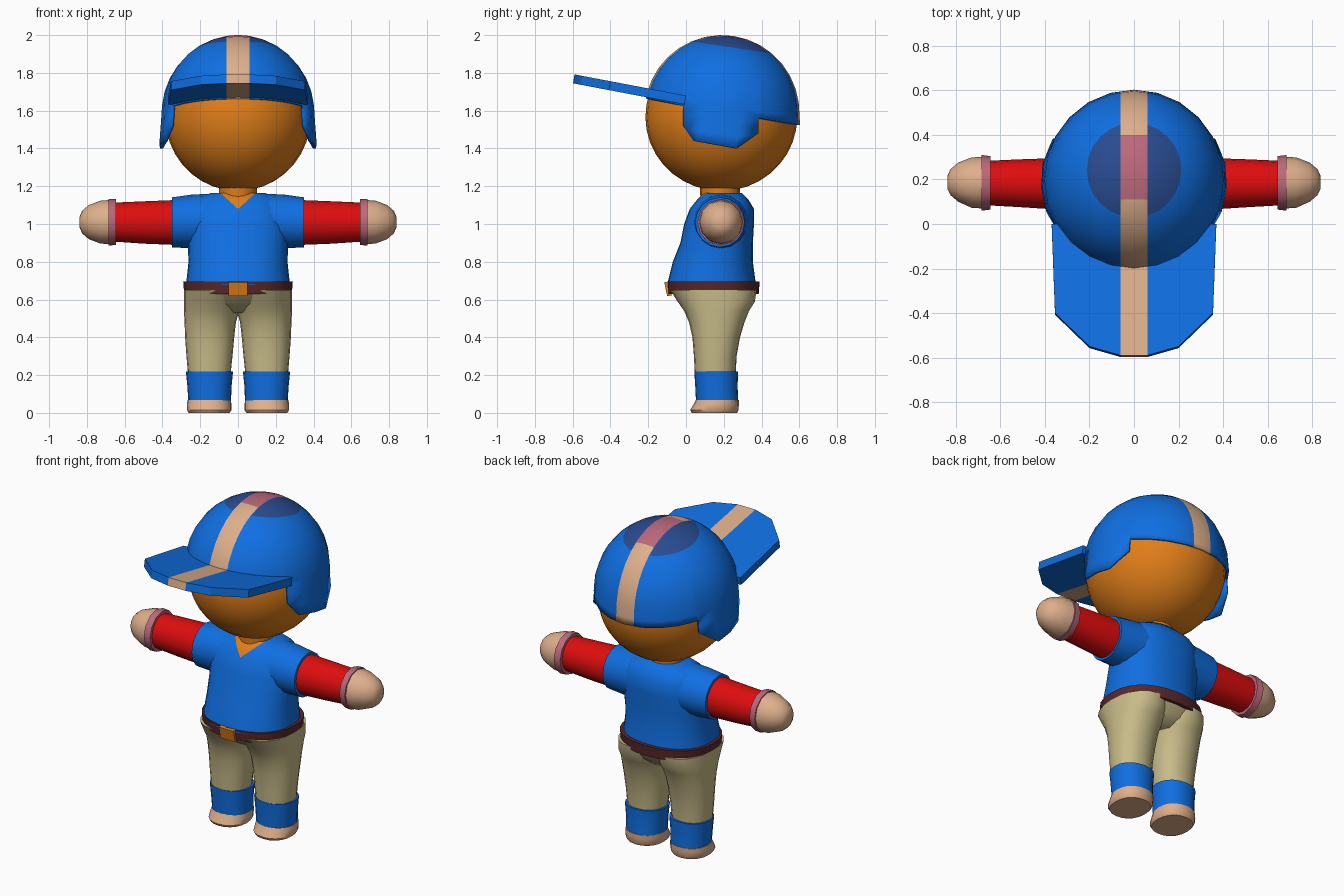
import bpy, bmesh, math
from mathutils import Vector, Matrix

if "Cube" in bpy.data.objects:
    bpy.data.objects.remove(bpy.data.objects["Cube"])

COLOURS = {
    "blue": (0.005, 0.16, 0.76), "skin_orange": (0.75, 0.21, 0.01), "red": (0.73, 0.004, 0.004),
    "tan": (0.73, 0.43, 0.26), "khaki": (0.58, 0.50, 0.25), "brown": (0.10, 0.02, 0.022),
    "dark_blue": (0.022, 0.07, 0.28), "pink": (0.50, 0.14, 0.20),
}
MATS = {}
for name, rgb in COLOURS.items():
    MATS[name] = bpy.data.materials.new(name)
    MATS[name].diffuse_color = (*rgb, 1)


def finish(name, bm, colours, angle=40):
    """Turn a bmesh into a shaded object with the listed colours."""
    bmesh.ops.recalc_face_normals(bm, faces=bm.faces[:])
    me = bpy.data.meshes.new(name)
    bm.to_mesh(me)
    bm.free()
    for c in colours:
        me.materials.append(MATS[c])
    ob = bpy.data.objects.new(name, me)
    bpy.context.collection.objects.link(ob)
    bpy.ops.object.select_all(action='DESELECT')
    ob.select_set(True)
    bpy.context.view_layer.objects.active = ob
    bpy.ops.object.shade_smooth_by_angle(angle=math.radians(angle))
    return ob


def loft(rings, n=20, axis='z', power=2.0):
    """Closed tube through oval rings: (position, centre a, centre b, radius a, radius b)."""
    bm = bmesh.new()
    loops = []
    for pos, ca, cb, ra, rb in rings:
        loop = []
        for i in range(n):
            t = 2 * math.pi * i / n
            c, s = math.cos(t), math.sin(t)
            a = ca + ra * math.copysign(abs(c) ** (2 / power), c)
            b = cb + rb * math.copysign(abs(s) ** (2 / power), s)
            loop.append(bm.verts.new((a, b, pos) if axis == 'z' else (pos, a, b)))
        loops.append(loop)
    for lo, hi in zip(loops, loops[1:]):
        for i in range(n):
            j = (i + 1) % n
            bm.faces.new((lo[i], lo[j], hi[j], hi[i]))
    bm.faces.new(loops[0])
    bm.faces.new(loops[-1])
    return bm


def slice_faces(bm, point, normal, keep=lambda c: True):
    """Cut the faces whose centre passes the test along a plane."""
    faces = [f for f in bm.faces if keep(f.calc_center_median())]
    geom = set(faces)
    for f in faces:
        geom.update(f.edges)
        geom.update(f.verts)
    bmesh.ops.bisect_plane(bm, geom=list(geom), dist=1e-5, plane_co=point, plane_no=normal)


# ---- head and neck
bm = bmesh.new()
bmesh.ops.create_uvsphere(bm, u_segments=28, v_segments=18, radius=1,
                          matrix=Matrix.Translation((0, 0.187, 1.567)) @ Matrix.Diagonal((0.385, 0.402, 0.392, 1)))
finish("head", bm, ["skin_orange"])
finish("neck", loft([(1.08, 0, 0.18, 0.10, 0.10), (1.16, 0, 0.18, 0.10, 0.105),
                     (1.24, 0, 0.18, 0.105, 0.105)]), ["skin_orange"])

# ---- helmet shell: sphere with tilted pole, straightened below its equator
R, CENTRE, TILT = 0.41, Vector((0, 0.19, 1.59)), 0.15
POLE = Vector((0, math.sin(TILT), math.cos(TILT)))
bm = bmesh.new()
bmesh.ops.create_uvsphere(bm, u_segments=24, v_segments=17, radius=R, matrix=Matrix.Rotation(-TILT, 4, 'X'))
for v in bm.verts:
    if v.co.z < 0:
        k = R / max(v.co.xy.length, 0.2) * (1 + 0.2 * min(-v.co.z, 0.2))
        v.co.x *= k
        v.co.y *= 1 + (k - 1) * 0.85
    v.co.x *= 0.985
    v.co += CENTRE
for x in (-0.06, 0.06):
    slice_faces(bm, (x, 0, 0), (1, 0, 0))
for y in (0.11, 0.40):
    slice_faces(bm, (0, y, 0), (0, 1, 0), lambda c: abs(c.x) < 0.06 and c.z > 1.8)

# helmet lower edge: front rim, ear flaps, nape
FRONT, BACK = -0.015, 0.385
for y in (FRONT, BACK):
    slice_faces(bm, (0, y, 0), (0, 1, 0), lambda c: c.z < 1.75)
rim = [
    (-9, FRONT, (-0.22, 1.665), (-0.015, 1.625)),
    (FRONT, BACK, (-0.035, 1.55), (0.04, 1.44)),
    (FRONT, BACK, (0.04, 1.44), (0.27, 1.40)),
    (FRONT, BACK, (0.27, 1.40), (0.37, 1.47)),
    (BACK, 9, (0.385, 1.56), (0.60, 1.525)),
]
for y0, y1, p, q in rim:
    normal = Vector((0, p[1] - q[1], q[0] - p[0])).normalized()
    point = Vector((0, *p))
    inside = lambda c: y0 < c.y < y1 and c.z < 1.75
    slice_faces(bm, point, normal, inside)
    gone = [f for f in bm.faces if inside(f.calc_center_median())
            and (f.calc_center_median() - point).dot(normal) < 0]
    bmesh.ops.delete(bm, geom=gone, context='FACES')
for f in bm.faces:
    c = f.calc_center_median()
    if abs(c.x) < 0.06:
        f.material_index = 3 if c.z > 1.8 and 0.11 < c.y < 0.40 else 1
    elif (c - CENTRE).angle(POLE) < math.radians(31.5):
        f.material_index = 2
helmet = finish("helmet", bm, ["blue", "tan", "dark_blue", "pink"])
shell = helmet.modifiers.new("thickness", 'SOLIDIFY')
shell.thickness, shell.offset = 0.015, -1

# ---- helmet brim: sloping slab with centre stripe
half = [(0.06, -0.59), (0.20, -0.55), (0.355, -0.40), (0.37, 0.0)]
outline = half + [(-x, y) for x, y in reversed(half)]
bm = bmesh.new()
top = [bm.verts.new((x, y, 1.79 - 0.19 * (y + 0.58))) for x, y in outline]
low = [bm.verts.new((v.co.x, v.co.y - 0.008, v.co.z - 0.047)) for v in top]
bm.faces.new(top)
bm.faces.new(low)
for i in range(len(top)):
    j = (i + 1) % len(top)
    bm.faces.new((top[i], top[j], low[j], low[i]))
for x in (-0.06, 0.06):
    slice_faces(bm, (x, 0, 0), (1, 0, 0))
for f in bm.faces:
    f.material_index = int(abs(f.calc_center_median().x) < 0.059)
finish("brim", bm, ["blue", "tan"], 20)

# ---- shirt with V neck
bm = loft([(0.68, 0, 0.135, 0.275, 0.235), (0.80, 0, 0.142, 0.262, 0.212), (0.90, 0, 0.162, 0.266, 0.192),
           (1.00, 0, 0.175, 0.268, 0.185), (1.08, 0, 0.19, 0.25, 0.17), (1.13, 0, 0.195, 0.22, 0.135),
           (1.165, 0, 0.195, 0.14, 0.10)], 28, power=2.3)
V_NORMALS = [Vector((s * 0.9, 0, -1)).normalized() for s in (-1, 1)]
V_TIP = Vector((0, 0, 1.08))
for n in V_NORMALS:
    slice_faces(bm, V_TIP, n, lambda c: c.y < 0.17 and c.z > 1.0)
for f in bm.faces:
    c = f.calc_center_median()
    f.material_index = int(c.y < 0.17 and c.z > 1.08 + 0.9 * abs(c.x))
finish("shirt", bm, ["blue", "skin_orange"], 50)

# ---- belt and buckle
finish("belt", loft([(0.63, 0, 0.145, 0.285, 0.24), (0.695, 0, 0.145, 0.29, 0.245)], 28, power=2.3), ["brown"])
bm = bmesh.new()
bmesh.ops.create_cube(bm, size=1, matrix=Matrix.Translation((0, -0.095, 0.657))
                      @ Matrix.Rotation(0.2, 4, 'X') @ Matrix.Diagonal((0.10, 0.025, 0.075, 1)))
finish("buckle", bm, ["skin_orange"])

# ---- trouser seat
finish("trouser_seat", loft([(0.53, 0, 0.165, 0.17, 0.11), (0.58, 0, 0.157, 0.265, 0.18),
                             (0.65, 0, 0.145, 0.284, 0.232)], 28, power=2.2), ["khaki"], 60)

# ---- paired limbs
for s, side in ((1, "left"), (-1, "right")):
    finish(f"{side}_trouser_leg", loft([
        (0.20, s * 0.152, 0.155, 0.112, 0.108), (0.30, s * 0.151, 0.155, 0.122, 0.113),
        (0.40, s * 0.150, 0.160, 0.130, 0.126), (0.48, s * 0.147, 0.163, 0.136, 0.147),
        (0.54, s * 0.140, 0.162, 0.146, 0.172), (0.59, s * 0.135, 0.160, 0.152, 0.205),
        (0.65, s * 0.130, 0.145, 0.157, 0.228)], power=2.2), ["khaki"], 60)
    finish(f"{side}_sock", loft([
        (0.06, s * 0.150, 0.165, 0.113, 0.112), (0.14, s * 0.151, 0.161, 0.117, 0.112),
        (0.22, s * 0.151, 0.160, 0.125, 0.116)], power=2.2), ["blue"])
    finish(f"{side}_shoe", loft([
        (0.00, s * 0.153, 0.150, 0.108, 0.120), (0.015, s * 0.153, 0.150, 0.118, 0.128),
        (0.045, s * 0.153, 0.160, 0.118, 0.120), (0.068, s * 0.152, 0.166, 0.115, 0.114)], power=2.2), ["tan"])
    finish(f"{side}_sleeve", loft([
        (s * 0.10, 0.187, 1.020, 0.150, 0.143), (s * 0.25, 0.184, 1.013, 0.138, 0.142),
        (s * 0.35, 0.180, 1.009, 0.132, 0.132)], 16, 'x'), ["blue"])
    finish(f"{side}_arm", loft([
        (s * 0.30, 0.180, 1.008, 0.118, 0.120), (s * 0.50, 0.183, 1.008, 0.108, 0.112),
        (s * 0.66, 0.184, 1.010, 0.100, 0.103)], 16, 'x'), ["red"])
    finish(f"{side}_cuff", loft([
        (s * 0.645, 0.185, 1.010, 0.120, 0.122), (s * 0.685, 0.185, 1.010, 0.125, 0.123)], 12, 'x'), ["pink"])
    finish(f"{side}_mitten", loft([
        (s * 0.67, 0.186, 1.010, 0.117, 0.118), (s * 0.73, 0.186, 1.010, 0.113, 0.113),
        (s * 0.79, 0.188, 1.010, 0.088, 0.090), (s * 0.825, 0.188, 1.010, 0.058, 0.060),
        (s * 0.838, 0.188, 1.010, 0.030, 0.030)], 12, 'x'), ["tan"], 60)

for m in bpy.data.materials:
    if m.users and not m.is_grease_pencil:
        m.use_nodes = True
        m.node_tree.nodes["Principled BSDF"].inputs["Base Color"].default_value = m.diffuse_color
